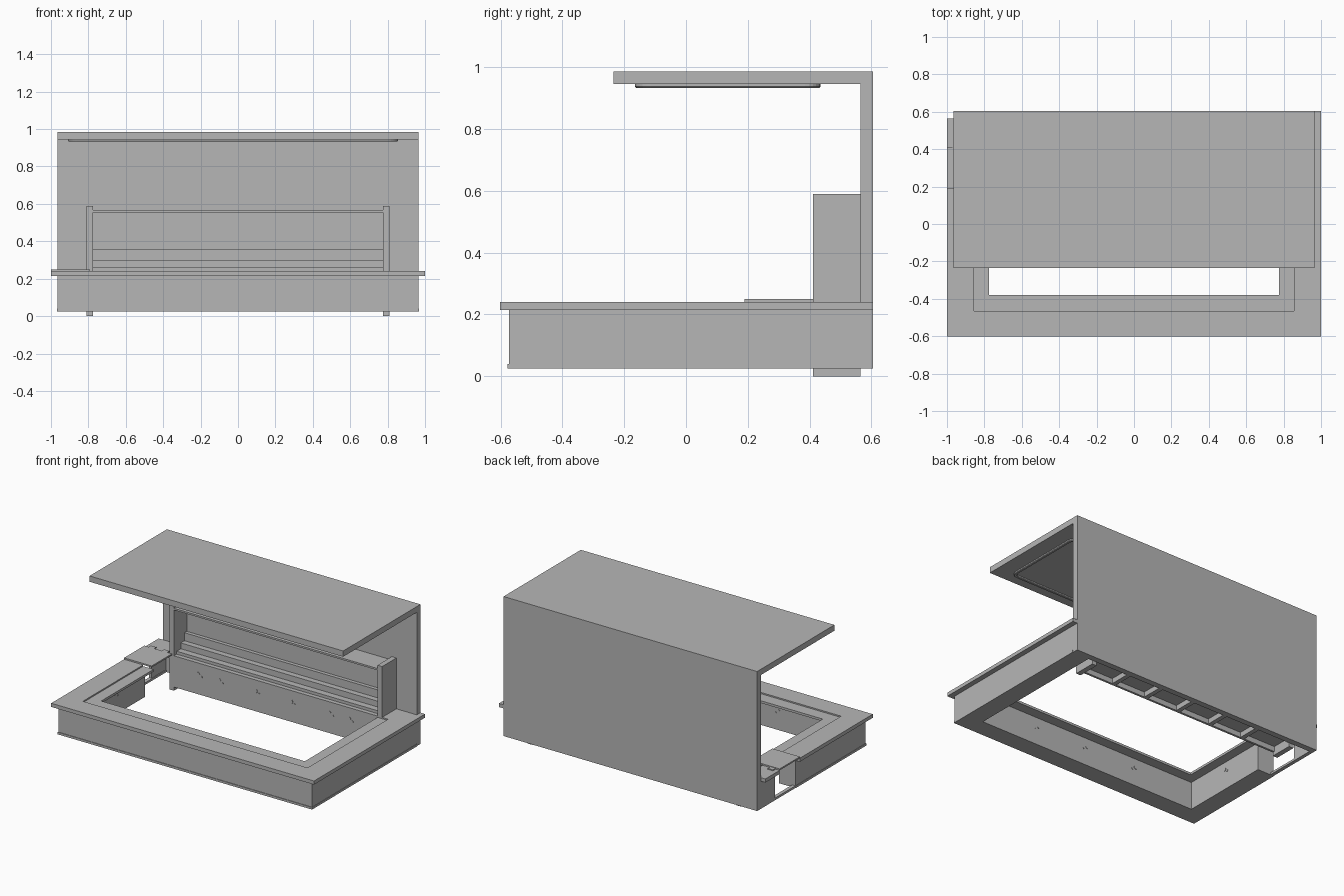
import bpy, bmesh
from math import pi, cos, sin

cube = bpy.data.objects.get("Cube")
if cube:
    bpy.data.objects.remove(cube)

grey = bpy.data.materials.new("light_grey")
grey.use_nodes = True
grey.diffuse_color = (0.47, 0.47, 0.47, 1)
grey.node_tree.nodes["Principled BSDF"].inputs["Base Color"].default_value = (0.47, 0.47, 0.47, 1)


def finish(name, bm):
    bmesh.ops.recalc_face_normals(bm, faces=bm.faces)
    mesh = bpy.data.meshes.new(name)
    bm.to_mesh(mesh)
    bm.free()
    mesh.materials.append(grey)
    ob = bpy.data.objects.new(name, mesh)
    bpy.context.collection.objects.link(ob)
    return ob


def box(name, x, y, z):
    """Box from (min, max) pairs."""
    bm = bmesh.new()
    bmesh.ops.create_cube(bm, size=1)
    for v in bm.verts:
        for i, (lo, hi) in enumerate((x, y, z)):
            v.co[i] = hi if v.co[i] > 0 else lo
    return finish(name, bm)


def prism(name, points, lo, hi, place):
    """Closed outline extruded from lo to hi; place maps (a, b, t) to xyz."""
    bm = bmesh.new()
    face = bm.faces.new([bm.verts.new(place(a, b, lo)) for a, b in points])
    new = bmesh.ops.extrude_face_region(bm, geom=[face])["geom"]
    for v, (a, b) in zip([g for g in new if isinstance(g, bmesh.types.BMVert)], points):
        v.co = v.co + (place(a, b, hi) - place(a, b, lo))
    return finish(name, bm)


from mathutils import Vector
def flat(a, b, t):
    return Vector((a, b, t))
def side(a, b, t):
    return Vector((t, a, b))


WALL = 0.965     # half width of the wall and base
BACK = 0.565     # front of the back wall
BENCH = 0.41     # front of the rear bench
GAP = 0.19       # start of the staff entrance

# Back wall with canopy, one L-shaped section
prism("wall_and_canopy",
      [(-0.235, 0.945), (BACK, 0.945), (BACK, 0.025), (0.605, 0.025),
       (0.605, 0.985), (-0.235, 0.985)], -WALL, WALL, side)

# Base: front and two side runs as one U outline
def u_shape(name, out_x, out_y, in_x, in_y, right_end, left_end, z):
    prism(name, [(-out_x, left_end), (-out_x, out_y), (out_x, out_y), (out_x, right_end),
                 (in_x, right_end), (in_x, in_y), (-in_x, in_y), (-in_x, left_end)],
          z[0], z[1], flat)

u_shape("base", WALL, -0.573, 0.84, -0.45, BACK, GAP, (0.04, 0.215))
u_shape("baseboard", WALL + 0.003, -0.577, 0.84, -0.45, BACK, GAP, (0.025, 0.04))
u_shape("counter_lower_layer", 1.0, -0.602, 0.775, -0.38, BENCH, GAP, (0.215, 0.231))
u_shape("counter_upper_layer", 1.0, -0.602, 0.855, -0.465, BENCH, GAP, (0.231, 0.24))

# Ends of the counter beside the wall
box("counter_right_end", (0.81, 1.0), (BENCH, BACK), (0.215, 0.24))
box("counter_wall_return", (WALL, 1.0), (BACK, 0.605), (0.215, 0.24))
box("counter_left_end", (-1.0, -0.81), (BENCH, BACK), (0.215, 0.24))
box("left_end_panel", (-WALL, -0.945), (BENCH, BACK), (0.04, 0.215))
box("entrance_threshold", (-WALL, -0.94), (GAP, BACK), (0.025, 0.04))

# Lift-up flap over the entrance
box("entrance_flap", (-1.0, -0.79), (GAP, BENCH), (0.24, 0.25))
for x in (-0.95, -0.85):
    box("flap_hinge", (x - 0.02, x + 0.02), (BENCH, BENCH + 0.03), (0.24, 0.247))

# Rear bench: upright ends, stepped display, panels and ribs
for s in (-1, 1):
    box("bench_upright", sorted((s * 0.775, s * 0.81)), (BENCH, BACK), (0, 0.59))
prism("stepped_display",
      [(BENCH, 0.06), (BENCH, 0.24), (0.44, 0.24), (0.44, 0.26), (0.485, 0.26),
       (0.485, 0.30), (0.525, 0.30), (0.525, 0.355), (BACK, 0.355), (BACK, 0.06)],
      -0.775, 0.775, side)
box("display_back", (-0.775, 0.775), (0.55, BACK), (0.355, 0.555))
box("display_top_shelf", (-0.775, 0.775), (BENCH, BACK), (0.555, 0.567))
box("bench_front_panel", (-0.775, 0.775), (BENCH, 0.425), (0.025, 0.06))
for i in range(1, 6):
    x = -0.775 + i * 1.55 / 6
    box("bench_rib", (x - 0.015, x + 0.015), (0.425, BACK), (0.025, 0.06))

# Rounded light frame under the canopy
def rounded(hx, hy, r):
    pts = []
    for k, (sx, sy) in enumerate(((1, 1), (-1, 1), (-1, -1), (1, -1))):
        for j in range(7):
            a = k * pi / 2 + j * pi / 12
            pts.append((sx * (hx - r) + r * cos(a) - 0.027, sy * (hy - r) + r * sin(a) + 0.135))
    return pts

bm = bmesh.new()
loops = [[bm.verts.new((a, b, z)) for a, b in rounded(0.8825 - d, 0.30 - d, 0.05 - d)]
         for d, z in ((0, 0.945), (0, 0.937), (0.004, 0.933), (0.016, 0.933), (0.02, 0.937), (0.02, 0.945))]
n = len(loops[0])
for p, q in zip(loops, loops[1:] + loops[:1]):
    for i in range(n):
        j = (i + 1) % n
        bm.faces.new((p[i], p[j], q[j], q[i]))
finish("canopy_light_frame", bm)

# Small sockets on the inner faces: a round plate and a smaller one below
def socket(x, y, z, nx, ny):
    for dx, dz, r in ((0, 0, 0.012), (0.025, -0.015, 0.007)):
        pts = [(r * cos(i * pi / 6), r * sin(i * pi / 6)) for i in range(12)]
        prism("socket", pts, 0, 0.003, lambda a, b, t: Vector(
            (x + (a + dx) * abs(ny) + nx * t, y + (a + dx) * abs(nx) + ny * t, z + b + dz)))

for x in (-0.59, -0.43, -0.15, 0.12, 0.41, 0.56):
    socket(x, BENCH, 0.165, 0, -1)
for x in (-0.39, 0, 0.39):
    socket(x, -0.45, 0.155, 0, 1)
for s in (-1, 1):
    socket(s * 0.84, -0.13, 0.165, -s, 0)
